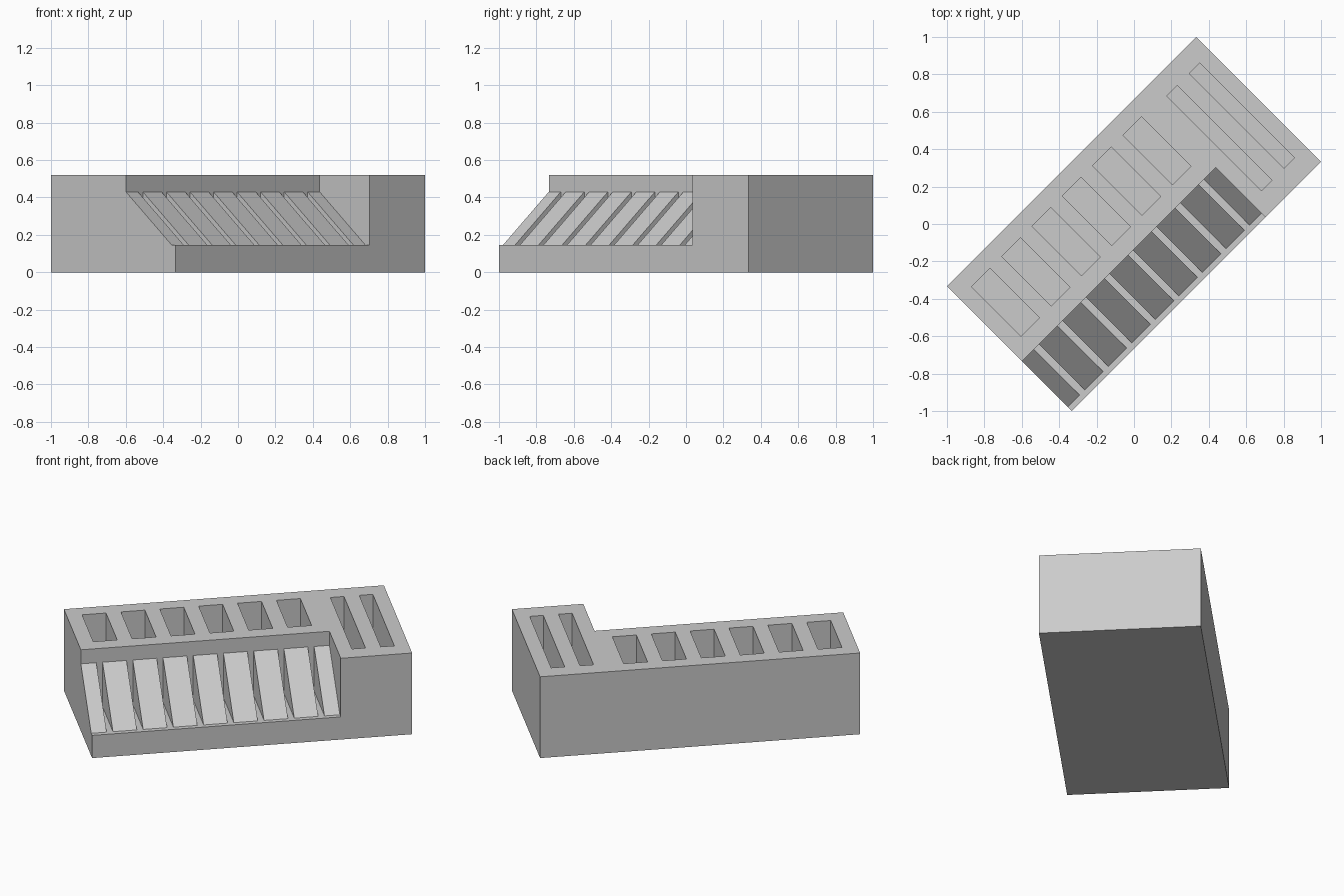
import bpy, bmesh, math
from mathutils import Matrix

cube = bpy.data.objects.get("Cube")
if cube:
    bpy.data.objects.remove(cube, do_unlink=True)

# The block is laid out straight, then turned 45 degrees
TURN = Matrix.Rotation(math.radians(45), 4, 'Z')
LENGTH, WIDTH, HEIGHT = 1.885, 0.943, 0.52
END, SIDE = LENGTH / 2, WIDTH / 2
FLOOR, SLOPE_TOP = 0.145, 0.43          # ledge height, top of the sloped slats
WALL, SLAT_FOOT = -0.095, -0.442        # back and front of the slats
RECESS_END = 0.522

grey = bpy.data.materials.new("plain_grey")
grey.use_nodes = True
colour = (0.6, 0.6, 0.6, 1)
grey.diffuse_color = colour
grey.node_tree.nodes["Principled BSDF"].inputs["Base Color"].default_value = colour


def prism(name, profile, x0, x1):
    """Extrude a (y, z) profile along x from x0 to x1."""
    bm = bmesh.new()
    face = bm.faces.new([bm.verts.new((x0, y, z)) for y, z in profile])
    ext = bmesh.ops.extrude_face_region(bm, geom=[face])
    verts = [g for g in ext["geom"] if isinstance(g, bmesh.types.BMVert)]
    bmesh.ops.translate(bm, verts=verts, vec=(x1 - x0, 0, 0))
    bmesh.ops.recalc_face_normals(bm, faces=bm.faces)
    bm.transform(TURN)
    mesh = bpy.data.meshes.new(name)
    bm.to_mesh(mesh)
    bm.free()
    mesh.materials.append(grey)
    obj = bpy.data.objects.new(name, mesh)
    bpy.context.collection.objects.link(obj)
    return obj


def box(name, x0, x1, y0, y1, z0, z1):
    return prism(name, [(y0, z0), (y1, z0), (y1, z1), (y0, z1)], x0, x1)


def cut(obj, cutter):
    mod = obj.modifiers.new("cut", 'BOOLEAN')
    mod.operation, mod.solver, mod.object = 'DIFFERENCE', 'EXACT', cutter
    bpy.context.view_layer.objects.active = obj
    bpy.ops.object.modifier_apply(modifier=mod.name)
    bpy.data.objects.remove(cutter, do_unlink=True)


# Main block with the long open recess along one side
block = box("block", -END, END, -SIDE, SIDE, 0, HEIGHT)
cut(block, box("recess_cutter", -END - 0.1, RECESS_END, -SIDE - 0.1, WALL, FLOOR, HEIGHT + 0.1))

# Six pockets in the top
for i in range(6):
    x = -0.852 + 0.229 * i
    cut(block, box("pocket_cutter", x, x + 0.141, 0.003, 0.377, FLOOR, HEIGHT + 0.1))

# Two long slots across the wide end
for x in (0.608, 0.778):
    cut(block, box("slot_cutter", x, x + 0.08, -0.356, 0.361, FLOOR, HEIGHT + 0.1))

# Sloped slats in the recess, split by narrow gaps
PITCH, GAP, FIRST = 0.178, 0.037, 0.091
wedge = [(WALL, FLOOR), (SLAT_FOOT, FLOOR), (WALL, SLOPE_TOP)]
for i in range(9):
    start = max(-END, -END + FIRST + GAP + PITCH * (i - 1))
    stop = min(RECESS_END, -END + FIRST + PITCH * i)
    prism(f"slat_{i + 1}", wedge, start, stop)
